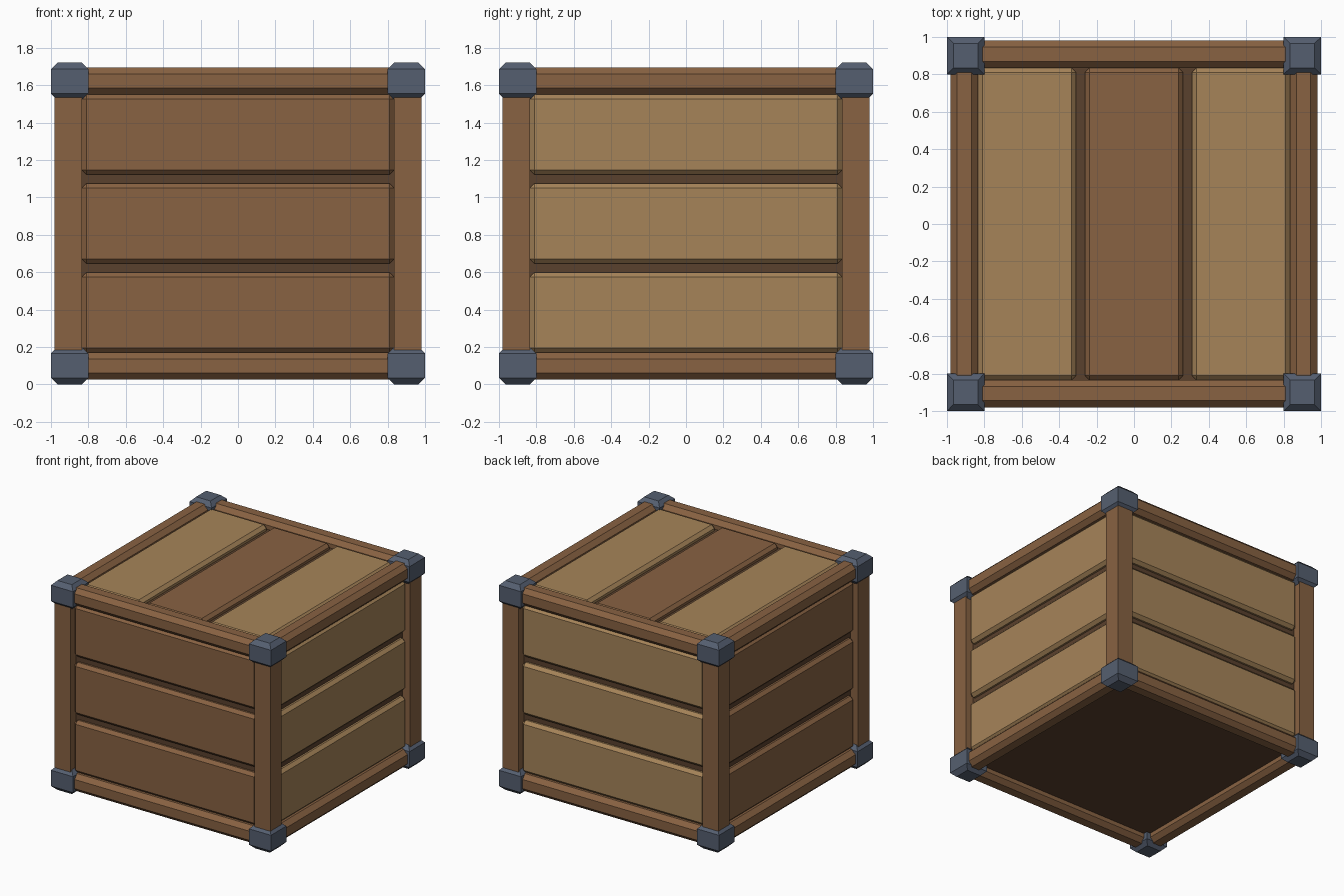
import bpy
import bmesh
from mathutils import Vector

cube = bpy.data.objects.get("Cube")
if cube:
    bpy.data.objects.remove(cube)


def srgb(r, g, b):
    return tuple((c / 255 / 12.92) if c < 11 else ((c / 255 + 0.055) / 1.055) ** 2.4
                 for c in (r, g, b)) + (1.0,)


def material(name, rgb):
    mat = bpy.data.materials.new(name)
    mat.use_nodes = True
    color = srgb(*rgb)
    mat.diffuse_color = color
    node = mat.node_tree.nodes["Principled BSDF"]
    node.inputs["Base Color"].default_value = color
    node.inputs["Roughness"].default_value = 0.8
    return mat


BROWN = material("brown wood", (136, 98, 66))
LIGHT = material("light wood", (166, 132, 89))
DARK = material("dark wood", (90, 65, 45))
STEEL = material("blue grey metal", (85, 95, 112))


def box(name, low, high, mat, chamfer=0.0, keep=lambda direction: True):
    """Box between two corners; edges whose direction passes keep() are chamfered."""
    low, high = Vector(low), Vector(high)
    center, size = (low + high) / 2, high - low
    bm = bmesh.new()
    bmesh.ops.create_cube(bm, size=1)
    for v in bm.verts:
        v.co = Vector(a * b for a, b in zip(v.co, size))
    if chamfer:
        edges = [e for e in bm.edges
                 if keep((e.verts[1].co - e.verts[0].co).normalized())]
        bmesh.ops.bevel(bm, geom=edges, offset=chamfer, offset_type='OFFSET',
                        segments=1, profile=0.5, affect='EDGES')
    bmesh.ops.recalc_face_normals(bm, faces=bm.faces)
    mesh = bpy.data.meshes.new(name)
    bm.to_mesh(mesh)
    bm.free()
    mesh.materials.append(mat)
    obj = bpy.data.objects.new(name, mesh)
    obj.location = center
    bpy.context.collection.objects.link(obj)
    return obj


HEIGHT = 1.72
INNER, OUTER = 0.835, 0.98      # frame bars, measured from the middle
BAR_LOW, BAR_HIGH = 0.025, 0.17  # bottom bar heights
FACE, BACK = 0.95, 0.88         # plank faces and backs
GAP, EDGE = 0.047, 0.025

# Dark inner box, seen between the planks and from below
box("inner_box", (-0.91, -0.91, 0.095), (0.91, 0.91, HEIGHT - 0.095), DARK)

# Corner posts and metal corner caps
for sx, x_name in ((-1, "right"), (1, "left")):
    for sy, y_name in ((-1, "front"), (1, "back")):
        xs = sorted((sx * INNER, sx * OUTER))
        ys = sorted((sy * INNER, sy * OUTER))
        box(f"{y_name}_{x_name}_post", (xs[0], ys[0], 0.1),
            (xs[1], ys[1], HEIGHT - 0.1), BROWN)
        xs, ys = sorted((sx * 0.8, sx)), sorted((sy * 0.8, sy))
        for z, z_name in ((0, "bottom"), (HEIGHT - 0.2, "top")):
            box(f"{z_name}_{y_name}_{x_name}_cap", (xs[0], ys[0], z),
                (xs[1], ys[1], z + 0.2), STEEL, 0.035, lambda d: abs(d.z) < 0.5)

# Chamfered rails along the top and bottom
for z0, z1, z_name in ((BAR_LOW, BAR_HIGH, "bottom"),
                       (HEIGHT - BAR_HIGH, HEIGHT - BAR_LOW, "top")):
    for s, x_name, y_name in ((-1, "right", "front"), (1, "left", "back")):
        a, b = sorted((s * INNER, s * OUTER))
        box(f"{z_name}_{y_name}_rail", (-0.9, a, z0), (0.9, b, z1),
            BROWN, 0.035, lambda d: abs(d.x) > 0.5)
        box(f"{z_name}_{x_name}_rail", (a, -0.9, z0), (b, 0.9, z1),
            BROWN, 0.035, lambda d: abs(d.y) > 0.5)


def spans(start, end, count=3):
    width = (end - start - GAP * (count - 1)) / count
    return [(start + i * (width + GAP), start + i * (width + GAP) + width)
            for i in range(count)]


# Side planks: three boards on each wall
for i, (z0, z1) in enumerate(spans(BAR_HIGH, HEIGHT - BAR_HIGH), 1):
    box(f"front_plank_{i}", (-INNER, -FACE, z0), (INNER, -BACK, z1), BROWN, EDGE)
    box(f"back_plank_{i}", (-INNER, BACK, z0), (INNER, FACE, z1), LIGHT, EDGE)
    box(f"left_plank_{i}", (BACK, -INNER, z0), (FACE, INNER, z1), LIGHT, EDGE)
    box(f"right_plank_{i}", (-FACE, -INNER, z0), (-BACK, INNER, z1), BROWN, EDGE)

# Lid planks: the middle board is brown
lid = HEIGHT - 1 + FACE
for i, (x0, x1) in enumerate(spans(-INNER, INNER), 1):
    box(f"lid_plank_{i}", (x0, -INNER, lid - 0.07), (x1, INNER, lid),
        BROWN if i == 2 else LIGHT, EDGE)
